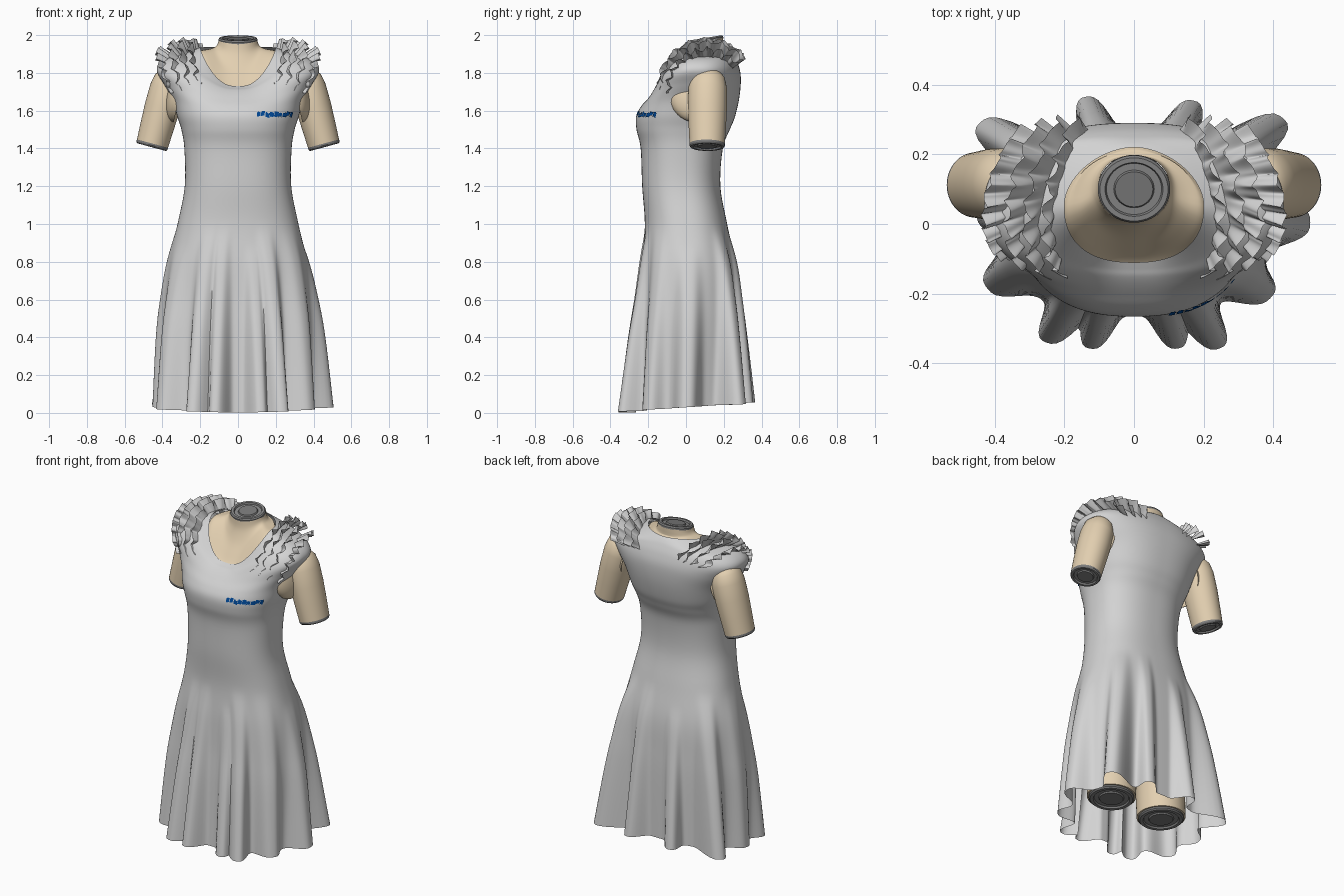
import bpy, bmesh, math, random
from mathutils import Vector

random.seed(4)
cube = bpy.data.objects.get("Cube")
if cube:
    bpy.data.objects.remove(cube)


def material(name, rgb):
    m = bpy.data.materials.new(name)
    m.use_nodes = True
    m.diffuse_color = (*rgb, 1)
    m.node_tree.nodes["Principled BSDF"].inputs["Base Color"].default_value = (*rgb, 1)
    return m


CLOTH = material("light grey cloth", (.65, .65, .65))
SKIN = material("beige skin", (.77, .63, .44))
DARK = material("dark grey cap", (.2, .2, .2))
RING = material("grey cap ring", (.26, .26, .26))
BLUE = material("blue", (.0, .065, .31))


def loft(name, rings, mats, closed=True, fill=False, angle=50, rule=None):
    """Skin a list of point rings (or open strips) into one object."""
    bm = bmesh.new()
    rows = [[bm.verts.new(p) for p in ring] for ring in rings]
    n = len(rows[0])
    for k in range(len(rows) - 1):
        a, b = rows[k], rows[k + 1]
        for i in range(n if closed else n - 1):
            j = (i + 1) % n
            f = bm.faces.new((a[i], a[j], b[j], b[i]))
            f.material_index = rule(k) if rule else 0
    if fill:
        bm.faces.new(rows[-1])
    me = bpy.data.meshes.new(name)
    bm.to_mesh(me)
    bm.free()
    for m in mats:
        me.materials.append(m)
    for p in me.polygons:
        p.use_smooth = True
    me.set_sharp_from_angle(angle=math.radians(angle))
    ob = bpy.data.objects.new(name, me)
    bpy.context.collection.objects.link(ob)
    return ob


def smooth_rows(rows, sub):
    """Catmull-Rom interpolation through the section rows."""
    out = []
    last = len(rows) - 1
    for k in range(last):
        quad = [rows[max(0, min(last, k + d))] for d in (-1, 0, 1, 2)]
        for s in range(sub):
            t = s / sub
            out.append([b + .5 * t * (c - a + t * (2 * a - 5 * b + 4 * c - d + t * (3 * (b - c) + d - a)))
                        for a, b, c, d in zip(*quad)])
    return out + [list(rows[last])]


def section(row, ang, power=2.4):
    """Point of a rounded body section whose front, side and back heights differ."""
    zf, zs, zb, rx, yf, yb = row
    c, s = math.cos(ang), math.sin(ang)
    if s > 0:  # the neckline narrows towards the back
        power -= 30 * max(0, zb - zf - .19)
    r = (abs(c / rx) ** power + abs(s / ((yb - yf) / 2)) ** power) ** (-1 / power)
    z = zs + ((zb if s > 0 else zf) - zs) * (1 - abs(c) ** 3)
    return Vector((r * c, (yf + yb) / 2 + r * s, z))


# Dress: level sections (height, half width, front, back), then sloping shoulder sections
LEVEL = [(.03, .395, -.265, .275), (.4, .4, -.25, .275), (.6, .39, -.238, .27),
         (.8, .366, -.23, .258), (1, .32, -.218, .218), (1.2, .282, -.232, .182),
         (1.4, .284, -.24, .195), (1.5, .3, -.262, .232), (1.57, .322, -.264, .26)]
SHOULDER = [(1.62, 1.66, 1.68, .347, -.24, .284), (1.66, 1.74, 1.78, .392, -.205, .29),
            (1.69, 1.815, 1.85, .43, -.175, .275), (1.71, 1.87, 1.9, .388, -.15, .252),
            (1.72, 1.9, 1.925, .29, -.13, .235), (1.73, 1.935, 1.94, .2, -.11, .22)]
body = smooth_rows([(z, z, z, *rest) for z, *rest in LEVEL] + SHOULDER, 6)
# Skirt folds: direction in degrees and depth
FOLDS = [(0, .115), (35, .17), (64, .1), (111, .105), (147, .17), (176, .06),
         (204, .085), (234, .12), (251, .105), (289, .105), (304, .135), (331, .08)]
TURN = 220


def dress_point(row, ang):
    p = section(row, ang)
    if p.z > 1:
        return p
    mid = Vector((0, (row[4] + row[5]) / 2, p.z))
    out = (p - mid).normalized()
    push = 0
    for i, (deg, depth) in enumerate(FOLDS):
        d = (ang - math.radians(deg) + math.pi) % math.tau - math.pi
        start = .98 if i % 3 else .88
        t = max(0, (start - p.z) / start)
        push = max(push, depth * t * math.exp(-abs(d / .15) ** 3))
    hem = max(0, 1 - p.z / .4)
    return p + out * push + Vector((0, 0, .03 * math.sin(ang) * hem))


loft("dress", [[dress_point(r, math.tau * i / TURN) for i in range(TURN)] for r in body], [CLOTH])

# Chest and neck
NECK = [(1.71, 1.905, 1.915, .207, -.122, .224), (1.73, 1.92, 1.93, .19, -.1, .212),
        (1.77, 1.925, 1.935, .155, -.07, .198), (1.83, 1.935, 1.945, .125, -.03, .196),
        (1.9, 1.95, 1.965, .11, 0, .196), (1.955, 1.97, 1.985, .103, .007, .196)]
loft("neck", [[section(r, math.tau * i / 64, 2.2) for i in range(64)]
              for r in smooth_rows(NECK, 4)], [SKIN])


def tube(name, p0, p1, profile, ry, mats, rule=None, angle=40):
    """Round body along p0 to p1; profile holds (position, radius), ry scales its depth."""
    p0, p1 = Vector(p0), Vector(p1)
    axis = (p1 - p0).normalized()
    side = Vector((0, 1, 0)).cross(axis).normalized()
    depth = axis.cross(side)
    rings = []
    for t, r in profile:
        rings.append([p0.lerp(p1, t) + r * (math.cos(a) * side + math.sin(a) * ry * depth)
                      for a in (math.tau * i / 48 for i in range(48))])
    return loft(name, rings, mats, fill=True, rule=rule, angle=angle)


def cap(name, centre, axis, radius, ry=1):
    """Stepped end disc with a lighter groove ring."""
    steps = [(0, 1), (.5, 1), (.9, .94), (.9, .8), (.4, .76), (.4, .56), (.8, .52), (.8, .02)]
    centre = Vector(centre)
    tube(name, centre, centre + Vector(axis).normalized() * .02,
         [(t, r * radius) for t, r in steps], ry, [DARK, RING],
         lambda k: 1 if k in (2, 4) else 0, 30)


cap("neck_cap", (0, .102, 1.967), (0, -.16, 1), .104, .94)

# Arms, armholes and legs
for side, sx in (("left", 1), ("right", -1)):
    top, end = Vector((sx * .365, .115, 1.75)), Vector((sx * .453, .112, 1.425))
    tube(side + "_arm", top, end,
         [(-.2, .03), (-.16, .06), (-.07, .082), (.1, .093), (.4, .094), (.7, .09), (1, .085)],
         1.1, [SKIN])
    cap(side + "_arm_cap", end, end - top, .085, 1.1)

    tube(side + "_armhole", (sx * .31, .055, 1.675), (sx * .376, .055, 1.69),
         [(math.sin(a), .14 * math.cos(a)) for a in (i * math.pi / 20 for i in range(10))],
         1, [SKIN])

    hip, knee = Vector((sx * .16, .02, .9)), Vector((sx * .185, .02, .1))
    tube(side + "_leg", hip, knee, [(0, .13), (.4, .145), (1, .14)], 1, [SKIN])
    cap(side + "_leg_cap", knee, knee - hip, .13)

# Shoulder ruffles: start x, bulge, base radius, height, outward lean, waves
RUFFLES = [(.16, .08, .197, .062, .03, 8), (.195, .085, .195, .066, .045, 7),
           (.23, .085, .18, .066, .065, 8), (.262, .085, .155, .052, .1, 9)]
for side, sx in (("left", 1), ("right", -1)):
    for layer, (x0, bulge, base, height, lean, waves) in enumerate(RUFFLES):
        size = math.hypot(height, lean)
        strip = []
        for v in (0, .25, .5, .75, 1):
            line = []
            for i in range(181):
                u = i / 180
                w = math.tau * waves * u + layer * 1.7 + .6 * math.sin(9 * u + layer)
                ang = math.radians(-7 + 150 * u) + .012 * v * math.sin(2 * w)
                wave = v * (.015 * math.sin(w) + .004 * math.sin(2.3 * w + layer))
                rad = base + height * v - wave * lean / size
                x = x0 + bulge * math.sin(math.pi * u) - .03 * u + lean * v + wave * height / size
                line.append((sx * x, .11 - rad * math.cos(ang), 1.72 + rad * math.sin(ang)))
            strip.append(line)
        loft(f"{side}_ruffle_{layer + 1}", strip[::-sx], [CLOTH], closed=False, angle=80)

# Blue printed flecks on the chest
for i in range(9):
    start = math.radians(-69 + 4.6 * i)
    width = math.radians(random.uniform(3.4, 4.8))
    mid = 1.579 + .004 * math.sin(i * 2)
    rows = []
    for sign in (-1, 1):
        line = []
        for j in range(4):
            z = mid + sign * random.uniform(.007, .017)
            row = min(body, key=lambda r: abs(r[0] - z))
            p = section(row, start + width * j / 3)
            line.append((p.x * 1.015, p.y - .006, z))
        rows.append(line)
    loft(f"chest_fleck_{i + 1}", rows, [BLUE], closed=False)
